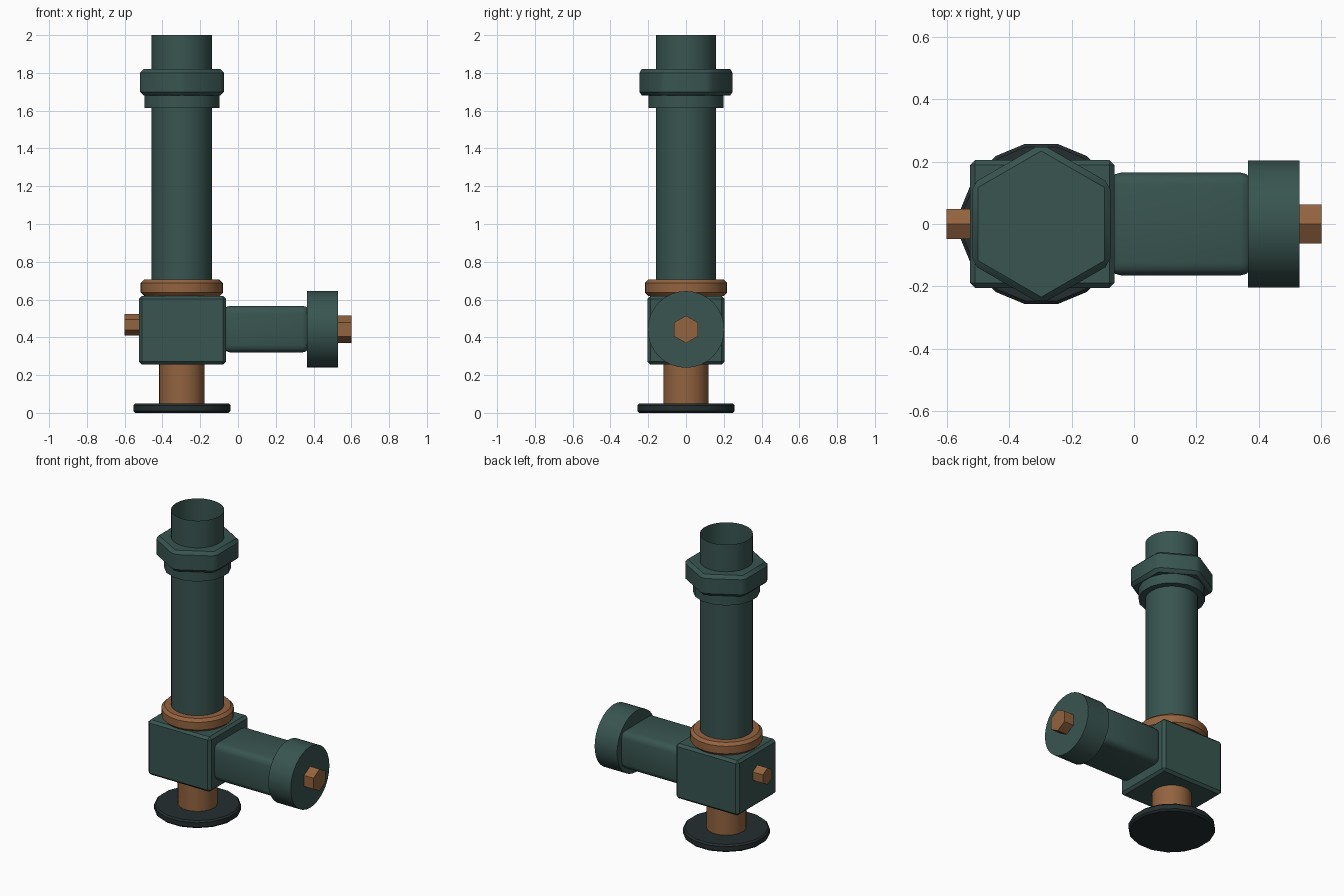
import bpy
import bmesh
from math import pi, radians
from mathutils import Matrix, Vector

if "Cube" in bpy.data.objects:
    bpy.data.objects.remove(bpy.data.objects["Cube"], do_unlink=True)


def material(name, color):
    m = bpy.data.materials.new(name)
    m.use_nodes = True
    m.diffuse_color = (*color, 1)
    m.node_tree.nodes["Principled BSDF"].inputs["Base Color"].default_value = (*color, 1)
    return m


GREEN = material("dark green paint", (0.04, 0.09, 0.08))
COPPER = material("copper", (0.29, 0.125, 0.05))
BLACK = material("dark handwheel", (0.018, 0.027, 0.028))

AXIS_X = -0.297   # upright pipe axis
AXIS_Z = 0.442    # side branch height


def finish(name, bm, mat, bevel=0, segments=1, smooth=True):
    mesh = bpy.data.meshes.new(name)
    bm.to_mesh(mesh)
    bm.free()
    obj = bpy.data.objects.new(name, mesh)
    bpy.context.collection.objects.link(obj)
    mesh.materials.append(mat)
    bpy.ops.object.select_all(action="DESELECT")
    obj.select_set(True)
    bpy.context.view_layer.objects.active = obj
    if bevel:
        mod = obj.modifiers.new("Bevel", "BEVEL")
        mod.width = bevel
        mod.segments = segments
        mod.limit_method = "ANGLE"
        mod.angle_limit = radians(35)
        bpy.ops.object.modifier_apply(modifier=mod.name)
    if smooth:
        bpy.ops.object.shade_smooth_by_angle(angle=radians(32))
    return obj


def prism(name, mat, start, end, radius, sides, axis="z", center=(0, 0),
          turn=0, caps=True, **kw):
    """Round or polygonal bar between two positions along z or x."""
    bm = bmesh.new()
    bmesh.ops.create_cone(bm, cap_ends=caps, segments=sides, radius1=radius,
                          radius2=radius, depth=end - start)
    mid = (start + end) / 2
    rot = Matrix.Rotation(turn, 4, "Z")
    if axis == "x":
        rot = Matrix.Rotation(pi / 2, 4, "Y") @ rot
        place = Vector((mid, *center))
    else:
        place = Vector((*center, mid))
    bmesh.ops.transform(bm, matrix=Matrix.Translation(place) @ rot, verts=bm.verts)
    return finish(name, bm, mat, **kw)


def block(name, mat, low, high, **kw):
    low, high = Vector(low), Vector(high)
    bm = bmesh.new()
    bmesh.ops.create_cube(bm, size=1)
    bmesh.ops.transform(bm, matrix=Matrix.Translation((low + high) / 2)
                        @ Matrix.Diagonal((*(high - low), 1)), verts=bm.verts)
    return finish(name, bm, mat, **kw)


upright = (AXIS_X, 0)
branch = (0, AXIS_Z)

# Foot and stem
prism("handwheel", BLACK, 0, 0.05, 0.262, 16, center=upright, turn=pi / 16, bevel=0.01)
prism("valve_stem", COPPER, 0.04, 0.27, 0.12, 32, center=upright)

# Valve body and side branch
block("valve_body", GREEN, (-0.525, -0.205, 0.255), (-0.063, 0.205, 0.62), bevel=0.016)
block("branch_pipe", GREEN, (-0.08, -0.165, 0.32), (0.38, 0.165, 0.567),
      bevel=0.04, segments=3)
prism("branch_cap", GREEN, 0.365, 0.53, 0.203, 32, "x", branch)
prism("cap_bolt", COPPER, 0.52, 0.6, 0.073, 6, "x", branch, turn=pi / 2, smooth=False)
prism("body_bolt", COPPER, -0.6, -0.515, 0.056, 6, "x", (0, 0.467), turn=pi / 2, smooth=False)

# Upright pipe with its collar and coupling
prism("pipe_collar", COPPER, 0.619, 0.705, 0.218, 32, center=upright, bevel=0.018)
prism("upright_pipe", GREEN, 0.6, 2, 0.16, 32, center=upright, caps=False)
prism("coupling_ring", GREEN, 1.615, 1.69, 0.202, 16, center=upright, turn=pi / 16)
prism("hex_coupling", GREEN, 1.68, 1.82, 0.257, 6, center=upright, bevel=0.02)
